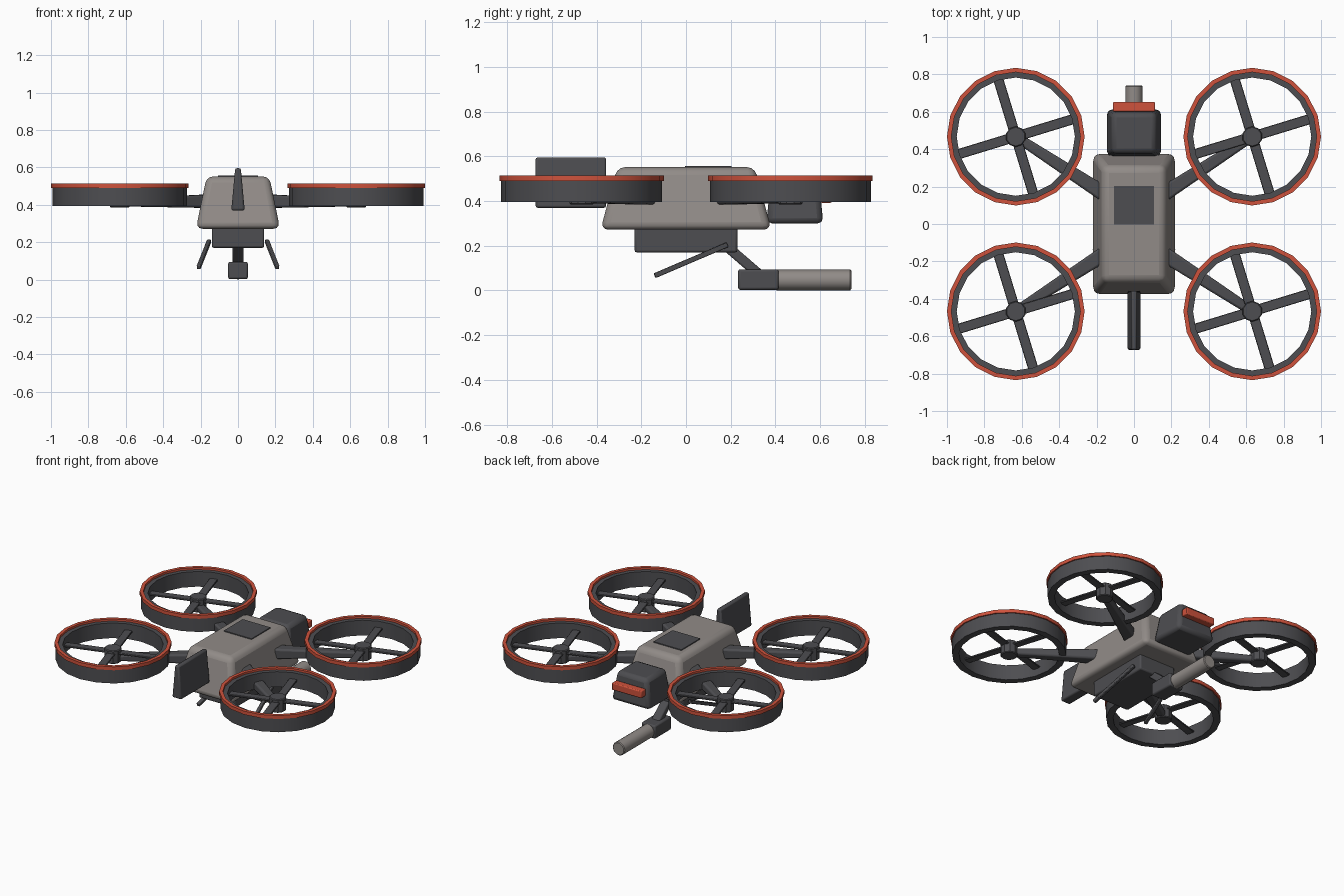
import bpy, bmesh, math
from mathutils import Vector, Matrix

if "Cube" in bpy.data.objects:
    bpy.data.objects.remove(bpy.data.objects["Cube"], do_unlink=True)


def material(name, rgb):
    m = bpy.data.materials.new(name)
    m.use_nodes = True
    m.diffuse_color = (*rgb, 1)
    m.node_tree.nodes["Principled BSDF"].inputs["Base Color"].default_value = (*rgb, 1)
    return m


DARK = material("dark grey", (0.075, 0.075, 0.082))
SHELL = material("warm grey", (0.285, 0.26, 0.245))
RED = material("orange red", (0.62, 0.085, 0.045))


def finish(name, bm, mat, matrix=Matrix(), bevel=0, segments=2):
    """Turn a bmesh into a shaded object, with optional rounded edges."""
    bmesh.ops.recalc_face_normals(bm, faces=bm.faces)
    mesh = bpy.data.meshes.new(name)
    bm.to_mesh(mesh)
    bm.free()
    mesh.materials.append(mat)
    ob = bpy.data.objects.new(name, mesh)
    bpy.context.collection.objects.link(ob)
    ob.matrix_world = matrix
    if bevel:
        mod = ob.modifiers.new("rounded edges", 'BEVEL')
        mod.width, mod.segments = bevel, segments
    bpy.ops.object.select_all(action='DESELECT')
    ob.select_set(True)
    bpy.context.view_layer.objects.active = ob
    bpy.ops.object.shade_smooth_by_angle(angle=math.radians(30))
    return ob


def block(name, base, top, height, mat, matrix, bevel=0.01, segments=2):
    """Tapered box rising from the matrix origin along its z axis."""
    bm = bmesh.new()
    bmesh.ops.create_cube(bm, size=1)
    for v in bm.verts:
        size = top if v.co.z > 0 else base
        v.co = (v.co.x * size[0], v.co.y * size[1], (v.co.z + 0.5) * height)
    return finish(name, bm, mat, matrix, bevel, segments)


def at(x, y, z):
    return Matrix.Translation((x, y, z))


def beam(name, a, b, start, end, mat=DARK, bevel=0.008):
    """Tapered box from point a to point b; sections are (width, height)."""
    a, b = Vector(a), Vector(b)
    turn = (b - a).to_track_quat('Z', 'Y').to_matrix().to_4x4()
    return block(name, start, end, (b - a).length, mat, at(*a) @ turn, bevel)


def hoop(name, inner, outer, low, high, mat, matrix):
    """Rectangular section swept round the z axis."""
    bm = bmesh.new()
    corners = [(inner, 0, low), (outer, 0, low), (outer, 0, high), (inner, 0, high)]
    vs = [bm.verts.new(c) for c in corners]
    edges = [bm.edges.new((vs[i], vs[(i + 1) % 4])) for i in range(4)]
    bmesh.ops.spin(bm, geom=vs + edges, axis=(0, 0, 1), cent=(0, 0, 0),
                   angle=math.tau, steps=20, use_duplicate=False)
    bmesh.ops.remove_doubles(bm, verts=bm.verts, dist=0.0001)
    return finish(name, bm, mat, matrix)


def cylinder(name, radius, length, sides, mat, matrix, bevel=0.005):
    bm = bmesh.new()
    bmesh.ops.create_cone(bm, cap_ends=True, segments=sides, radius1=radius,
                          radius2=radius, depth=length)
    ob = finish(name, bm, mat, matrix, bevel, 1)
    ob.modifiers[0].limit_method = 'ANGLE'
    ob.modifiers[0].angle_limit = math.radians(50)
    return ob


# Fuselage, top hatch and belly bay
block("fuselage", (0.45, 0.765), (0.335, 0.615), 0.28, SHELL, at(0, 0, 0.272), 0.035, 3)
block("top_hatch", (0.214, 0.208), (0.214, 0.208), 0.008, DARK, at(0, 0.1, 0.55), 0.001, 1)
block("belly_bay", (0.28, 0.46), (0.28, 0.46), 0.13, DARK, at(0, 0, 0.17))

# Nose fin, thinner toward the top
block("nose_fin", (0.072, 0.316), (0.03, 0.316), 0.226, DARK, at(0, -0.515, 0.37))

# Rear pod with its light bar
block("rear_pod", (0.295, 0.255), (0.235, 0.215), 0.2, DARK, at(0, 0.487, 0.3), 0.025)
block("rear_light_bar", (0.226, 0.05), (0.226, 0.05), 0.05, RED, at(0, 0.627, 0.392), 0.006)

# Camera under the tail
beam("camera_strut", (0, 0.15, 0.225), (0, 0.33, 0.07), (0.06, 0.045), (0.06, 0.045))
block("camera_mount", (0.106, 0.182), (0.106, 0.182), 0.092, DARK, at(0, 0.324, 0.003))
cylinder("camera_barrel", 0.046, 0.34, 16, SHELL,
         at(0, 0.57, 0.047) @ Matrix.Rotation(math.pi / 2, 4, 'X'))

# Skid rods
for side, label in ((1, "left"), (-1, "right")):
    beam(label + "_skid", (side * 0.155, 0.185, 0.205), (side * 0.21, -0.14, 0.066),
         (0.022, 0.022), (0.022, 0.022), DARK, 0.004)

# Four ducted rotors on tapered arms
for sx, side in ((1, "left"), (-1, "right")):
    for sy, end in ((-1, "front"), (1, "rear")):
        tag = end + "_" + side + "_"
        x, y = sx * 0.632, sy * 0.467
        beam(tag + "arm", (sx * 0.12, sy * 0.135, 0.42), (x, y, 0.412),
             (0.085, 0.075), (0.05, 0.04), DARK, 0.012)
        hoop(tag + "duct", 0.316, 0.36, 0.395, 0.5, DARK, at(x, y, 0))
        hoop(tag + "rim", 0.345, 0.368, 0.49, 0.514, RED, at(x, y, 0))
        cylinder(tag + "hub", 0.055, 0.092, 10, DARK, at(x, y, 0.431))
        for k in range(2):
            spin = Matrix.Rotation(math.radians(17 + 90 * k), 4, 'Z')
            block(tag + "blade_" + str(k + 1), (0.645, 0.054), (0.645, 0.054), 0.012,
                  DARK, at(x, y, 0.445) @ spin, 0.003, 1)
